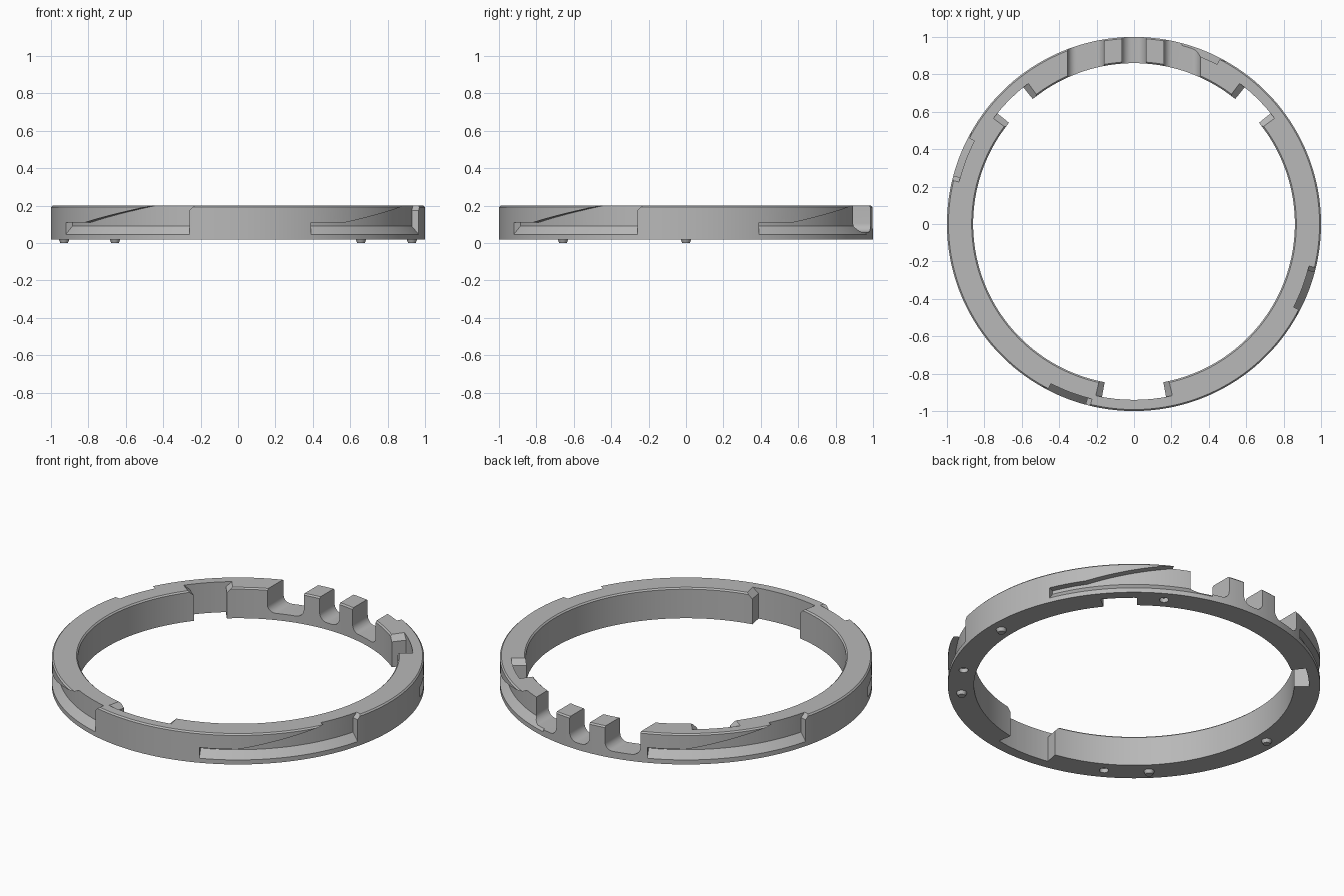
import bpy, bmesh
from math import sin, cos, radians, pi
from mathutils import Matrix, Vector

cube = bpy.data.objects.get("Cube")
if cube:
    bpy.data.objects.remove(cube, do_unlink=True)

grey = bpy.data.materials.new("plain_grey")
grey.use_nodes = True
colour = (0.48, 0.48, 0.48, 1)
grey.diffuse_color = colour
grey.node_tree.nodes["Principled BSDF"].inputs["Base Color"].default_value = colour

BOTTOM, TOP, INNER = 0.02, 0.2, 0.86


def polar(r, deg, z):
    return (r * cos(radians(deg)), r * sin(radians(deg)), z)


def finish(name, bm):
    bmesh.ops.recalc_face_normals(bm, faces=bm.faces)
    mesh = bpy.data.meshes.new(name)
    bm.to_mesh(mesh)
    bm.free()
    mesh.materials.append(grey)
    obj = bpy.data.objects.new(name, mesh)
    bpy.context.collection.objects.link(obj)
    return obj


def loft(name, sections, closed=False):
    """Skin a row of equal point loops, capped unless closed."""
    bm = bmesh.new()
    loops = [[bm.verts.new(p) for p in s] for s in sections]
    pairs = list(zip(loops, loops[1:]))
    if closed:
        pairs.append((loops[-1], loops[0]))
    else:
        bm.faces.new(loops[0])
        bm.faces.new(loops[-1])
    n = len(loops[0])
    for a, b in pairs:
        for i in range(n):
            j = (i + 1) % n
            bm.faces.new((a[i], a[j], b[j], b[i]))
    return finish(name, bm)


def stud(name, deg, z0, z1, r0, r1):
    bm = bmesh.new()
    place = Matrix.Translation(Vector(polar(0.93, deg, (z0 + z1) / 2)))
    bmesh.ops.create_cone(bm, cap_ends=True, segments=24, radius1=r0, radius2=r1,
                          depth=z1 - z0, matrix=place)
    return finish(name, bm)


# Ring body with fine chamfers on the top edges
c = 0.008
profile = [(INNER, BOTTOM), (1, BOTTOM), (1, TOP - c), (1 - c, TOP),
           (INNER + c, TOP), (INNER, TOP - c)]
SEG = 180
ring = loft("ring_body", [[polar(r, 360 * i / SEG, z) for r, z in profile]
                          for i in range(SEG)], closed=True)
cutters = []

# Ramped locking slots around the outside
START, END = 203, 255
for k in range(4):
    stations = []
    for i in range(36):
        a = START + (END - START) * i / 35
        roof = 0.11 + 0.09 * max(0, a - 215) / 27.5
        stations.append((a, 0.09, -0.01, min(roof, 0.23)))
    # Chamfered lead-in at the end wall
    stations += [(END, 0.175, 0.175, 0.23), (END + 1.8, 0.205, 0.205, 0.23)]
    cutters.append(loft("slot_cutter", [
        [polar(1.05, a + 90 * k, zo), polar(0.962, a + 90 * k, zi),
         polar(0.962, a + 90 * k, zt), polar(1.05, a + 90 * k, zt)]
        for a, zi, zo, zt in stations]))

# Inner notches with chamfered upper corners
for centre, half in ((270, 10.5), (45, 6), (135, 6)):
    side = [(half + 2.4, 0.205), (half, 0.17), (half, -0.05)]
    n = 10
    middle = [(-half + 2 * half * i / n, -0.05) for i in range(1, n)]
    stations = [(-a, z) for a, z in side] + middle + side[::-1]
    cutters.append(loft("notch_cutter", [
        [polar(0.8, centre + a, z), polar(0.94, centre + a, z),
         polar(0.94, centre + a, 0.25), polar(0.8, centre + a, 0.25)]
        for a, z in stations]))


# Round-bottomed channels across the back, leaving two posts
def channel(x0, x1, radius, floor=0.06):
    pts = [(x0, 0.25)]
    for cx, start in ((x0 + radius, pi), (x1 - radius, 1.5 * pi)):
        for i in range(9):
            t = start + i * pi / 16
            pts.append((cx + radius * cos(t), floor + radius + radius * sin(t)))
    pts.append((x1, 0.25))
    return loft("channel_cutter", [[(x, y, z) for x, z in pts] for y in (0.7, 1.1)])


cutters += [channel(-0.355, -0.16, 0.045), channel(-0.065, 0.065, 0.05),
            channel(0.16, 0.355, 0.045)]

# Shallow holes underneath
cutters += [stud("hole_cutter", 60 + 90 * k, -0.01, 0.045, 0.025, 0.025) for k in range(4)]

bpy.context.view_layer.objects.active = ring
for cutter in cutters:
    mod = ring.modifiers.new("cut", "BOOLEAN")
    mod.operation = "DIFFERENCE"
    mod.solver = "EXACT"
    mod.object = cutter
    bpy.ops.object.modifier_apply(modifier=mod.name)
    bpy.data.objects.remove(cutter, do_unlink=True)

# Small feet under the ring
feet = [stud("foot_%d" % (i + 1), a, 0, BOTTOM + 0.004, 0.02, 0.03)
        for i, a in enumerate((0, 180, 225, 315))]

bpy.ops.object.select_all(action="DESELECT")
for obj in [ring] + feet:
    obj.select_set(True)
bpy.ops.object.shade_smooth_by_angle(angle=radians(25))
